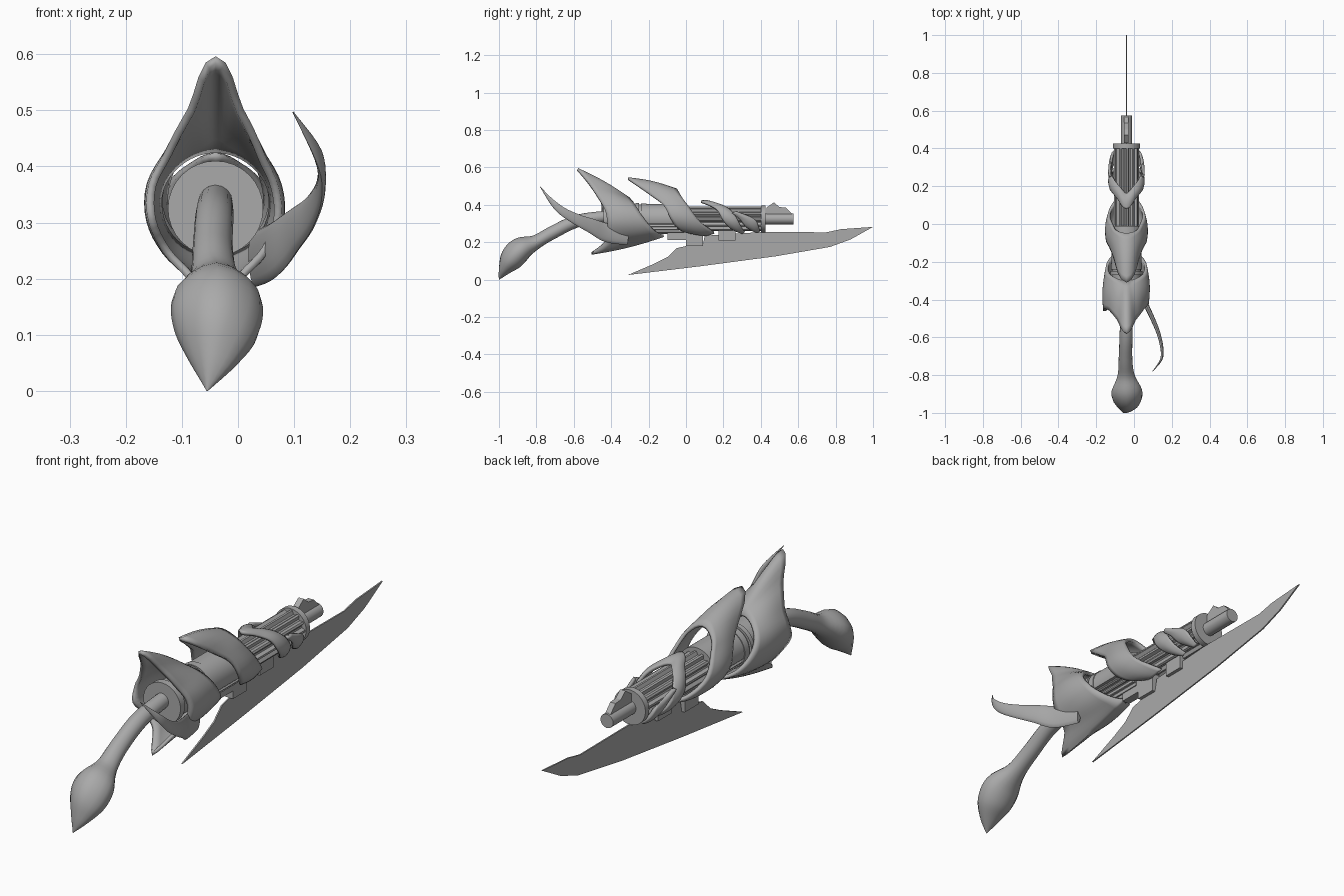
import bpy, bmesh, math
from mathutils import Vector

cube = bpy.data.objects.get("Cube")
if cube:
    bpy.data.objects.remove(cube)

AX, AZ = -0.04, 0.325   # barrel axis

grey = bpy.data.materials.new("mid_grey")
grey.use_nodes = True
grey.diffuse_color = (0.4, 0.4, 0.4, 1)
grey.node_tree.nodes["Principled BSDF"].inputs["Base Color"].default_value = (0.4, 0.4, 0.4, 1)


def finish(name, bm, angle=35):
    bmesh.ops.remove_doubles(bm, verts=bm.verts, dist=0.0003)
    bmesh.ops.recalc_face_normals(bm, faces=bm.faces)
    mesh = bpy.data.meshes.new(name)
    bm.to_mesh(mesh)
    bm.free()
    mesh.materials.append(grey)
    ob = bpy.data.objects.new(name, mesh)
    bpy.context.collection.objects.link(ob)
    bpy.ops.object.select_all(action='DESELECT')
    bpy.context.view_layer.objects.active = ob
    ob.select_set(True)
    bpy.ops.object.shade_smooth_by_angle(angle=math.radians(angle))
    return ob


def skin(bm, rings, closed):
    """Bridge successive rows of points with quads."""
    rows = [[bm.verts.new(p) for p in ring] for ring in rings]
    for a, b in zip(rows, rows[1:]):
        n = len(a)
        for i in range(n if closed else n - 1):
            j = (i + 1) % n
            bm.faces.new((a[i], a[j], b[j], b[i]))
    return rows


def polar(deg, r, y):
    t = math.radians(deg)
    return Vector((AX + r * math.sin(t), y, AZ + r * math.cos(t)))


def spline(keys, t):
    """Catmull-Rom through tuples, t from 0 to len - 1."""
    i = min(int(t), len(keys) - 2)
    f = t - i
    k = [keys[max(0, min(len(keys) - 1, i + d))] for d in (-1, 0, 1, 2)]
    return [b + 0.5 * f * (c - a + f * (2 * a - 5 * b + 4 * c - d + f * (3 * (b - c) + d - a)))
            for a, b, c, d in zip(*k)]


def prism(name, y0, y1, radius, steps=32):
    """Round or fluted bar along the axis; radius is a function of angle."""
    bm = bmesh.new()
    rows = skin(bm, [[polar(360 * i / steps, radius(360 * i / steps), y) for i in range(steps)]
                     for y in (y0, y1)], True)
    for row in rows:
        bm.faces.new(row)
    return finish(name, bm)


def claw(name, keys, bulge=0.015, steps=4, thick=0.014):
    """Curved armour sheet; keys are (angle, front y, front r, back y, back r)."""
    bm = bmesh.new()
    rings = []
    for s in range((len(keys) - 1) * steps + 1):
        ang, yf, rf, yb, rb = spline(keys, s / steps)
        row = []
        for k in range(9):
            f = k / 8
            r = rf + (rb - rf) * f + bulge * math.sin(math.pi * f)
            row.append(polar(ang, r, yf + (yb - yf) * f))
        rings.append(row)
    skin(bm, rings, False)
    ob = finish(name, bm, 50)
    mod = ob.modifiers.new("thickness", 'SOLIDIFY')
    mod.thickness = thick
    mod.offset = 0
    return ob


def mirrored(half):
    return [(-k[0],) + k[1:] for k in reversed(half) if k[0] > 0] + half


def tube(name, keys, sides=16, steps=5, ridge=0.0):
    """Tapered limb; keys are (x, y, z, half width, half height)."""
    bm = bmesh.new()
    total = (len(keys) - 1) * steps
    data = [spline(keys, s / steps) for s in range(total + 1)]
    rings = []
    for s, (x, y, z, a, b) in enumerate(data):
        tan = (Vector(data[min(s + 1, total)][:3]) - Vector(data[max(s - 1, 0)][:3])).normalized()
        side = tan.cross(Vector((0, 0, 1))).normalized()
        up = side.cross(tan)
        ring = []
        for i in range(sides):
            t = math.tau * i / sides
            grow = 1 + ridge * (s / total) * max(0, math.sin(t)) ** 8
            ring.append(Vector((x, y, z)) + side * a * math.cos(t) + up * b * grow * math.sin(t))
        rings.append(ring)
    rows = skin(bm, rings, True)
    bm.faces.new(rows[0])
    bm.faces.new(rows[-1])
    return finish(name, bm, 45)


def plate(name, outline, width):
    """Flat side profile of (y, z) points given a width in x."""
    bm = bmesh.new()
    face = bm.faces.new([bm.verts.new((AX - width / 2, y, z)) for y, z in outline])
    out = bmesh.ops.extrude_face_region(bm, geom=[face])
    bmesh.ops.translate(bm, vec=(width, 0, 0), verts=[v for v in out["geom"] if isinstance(v, bmesh.types.BMVert)])
    return finish(name, bm, 20)


def flutes(deg):
    return 0.066 if (deg // 7.5) % 4 < 2 else 0.053


def lower_slots(deg):
    return 0.068 if 105 < deg < 255 and (deg // 7.5) % 2 else 0.08


# Barrel, body, bands and muzzle
prism("fluted_barrel", -0.02, 0.41, flutes, 48)
prism("body_core", -0.21, -0.01, lower_slots, 96)
prism("rear_body", -0.43, -0.21, lambda d: 0.076)
for i, (y0, y1, r) in enumerate([(-0.27, -0.25, 0.085), (-0.24, -0.21, 0.083), (-0.44, -0.41, 0.085),
                                 (0.40, 0.425, 0.072)]):
    prism("band_%d" % (i + 1), y0, y1, lambda d: r)
prism("muzzle", 0.42, 0.575, lambda d: 0.029, 16)
plate("sight", [(0.43, 0.34), (0.43, 0.385), (0.47, 0.413), (0.5, 0.388), (0.535, 0.385), (0.57, 0.35)], 0.024)

# Underslung blade and its mounts
plate("blade", [(-0.31, 0.025), (-0.17, 0.085), (-0.1, 0.12), (-0.05, 0.168), (0.0, 0.18), (0.09, 0.185),
                (0.1, 0.235), (0.41, 0.255), (0.75, 0.253), (0.83, 0.27), (1.0, 0.282), (0.88, 0.215),
                (0.77, 0.175), (0.48, 0.125), (0.08, 0.072)], 0.006)
for name, y0, y1, z0 in [("mount_rear", -0.1, 0.0, 0.213), ("mount_middle", 0.0, 0.09, 0.18),
                         ("mount_front", 0.175, 0.265, 0.21)]:
    plate(name, [(y0, z0), (y1, z0), (y1, 0.27), (y0, 0.27)], 0.035)

# Rear cowl: a closed crown with top and bottom spikes
claw("rear_cowl", [(-180, -0.12, 0.09, -0.505, 0.185), (-160, -0.14, 0.09, -0.43, 0.13),
                   (-130, -0.17, 0.095, -0.42, 0.115), (-100, -0.21, 0.1, -0.46, 0.115),
                   (-70, -0.25, 0.105, -0.45, 0.12), (-40, -0.28, 0.105, -0.46, 0.13),
                   (-14, -0.30, 0.105, -0.51, 0.18), (0, -0.30, 0.105, -0.58, 0.265),
                   (14, -0.30, 0.105, -0.51, 0.18), (40, -0.28, 0.105, -0.46, 0.125),
                   (70, -0.25, 0.105, -0.43, 0.112), (100, -0.21, 0.1, -0.42, 0.112),
                   (130, -0.17, 0.095, -0.42, 0.115), (160, -0.14, 0.09, -0.43, 0.13),
                   (180, -0.12, 0.09, -0.505, 0.185)], 0.01)

# Side horn sweeping out of the cowl
tube("side_horn", [(0.03, -0.31, 0.235, 0.012, 0.05), (0.062, -0.42, 0.25, 0.013, 0.05),
                   (0.098, -0.5, 0.285, 0.012, 0.04), (0.13, -0.58, 0.32, 0.01, 0.03),
                   (0.148, -0.66, 0.365, 0.008, 0.022), (0.143, -0.72, 0.42, 0.006, 0.014),
                   (0.098, -0.78, 0.497, 0.001, 0.001)])

# Claws wrapping the barrel
claw("large_claw", mirrored([(0, -0.05, 0.155, -0.31, 0.215), (25, -0.03, 0.135, -0.19, 0.14),
                             (50, 0.01, 0.105, -0.12, 0.113), (90, 0.06, 0.09, -0.08, 0.1),
                             (130, 0.12, 0.078, -0.03, 0.088), (165, 0.15, 0.075, 0.06, 0.08)]), 0.01)
claw("middle_claw", mirrored([(0, 0.16, 0.075, 0.08, 0.092), (30, 0.2, 0.076, 0.13, 0.08),
                              (60, 0.24, 0.078, 0.17, 0.083), (95, 0.275, 0.08, 0.2, 0.083),
                              (135, 0.3, 0.072, 0.25, 0.075), (160, 0.31, 0.07, 0.29, 0.07)]), 0.008)
for sign, side in ((1, "left"), (-1, "right")):
    claw("small_claw_" + side, [(sign * 68, 0.27, 0.088, 0.25, 0.09), (sign * 90, 0.36, 0.075, 0.29, 0.08),
                                (sign * 120, 0.385, 0.072, 0.32, 0.074),
                                (sign * 155, 0.39, 0.07, 0.37, 0.07)], 0.008)

# Curved grip ending in a pointed leaf-shaped bulb
tube("grip", [(-0.04, -0.41, 0.34, 0.03, 0.03), (-0.042, -0.58, 0.313, 0.034, 0.033),
              (-0.045, -0.71, 0.252, 0.036, 0.034), (-0.042, -0.8, 0.2, 0.045, 0.036),
              (-0.038, -0.88, 0.16, 0.08, 0.06), (-0.038, -0.93, 0.105, 0.075, 0.058),
              (-0.045, -0.97, 0.05, 0.042, 0.03), (-0.055, -1.0, 0.0, 0.001, 0.001)], ridge=0.25)
